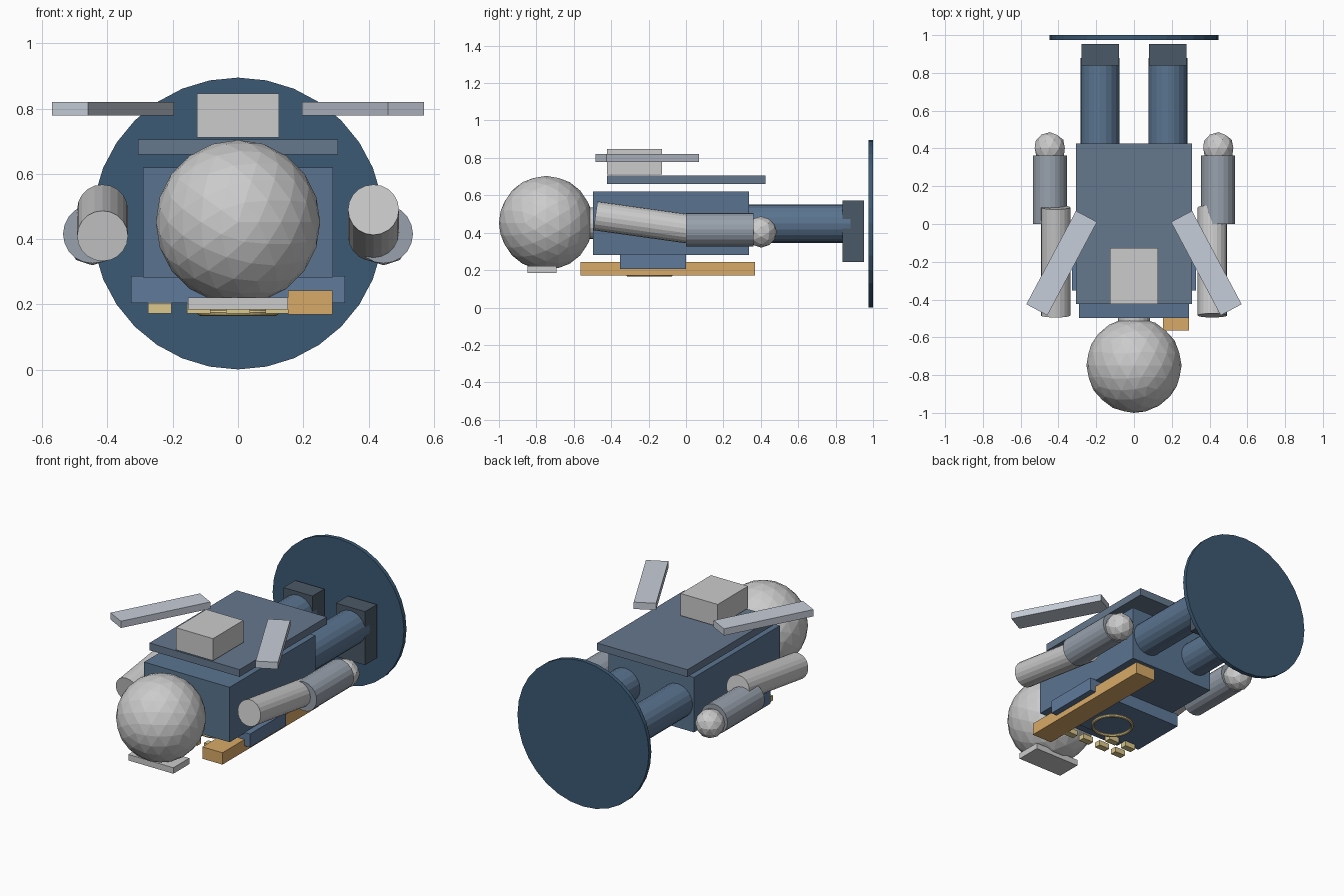
import bpy
from math import radians, sin, cos
from mathutils import Vector

if "Cube" in bpy.data.objects:
    bpy.data.objects.remove(bpy.data.objects["Cube"])

LIE_DOWN = (radians(90), 0, 0)   # turns local z towards -y


def linear(c):
    return c / 12.92 if c <= 0.04045 else ((c + 0.055) / 1.055) ** 2.4


def material(name, hex_code):
    m = bpy.data.materials.new(name)
    rgb = [linear(int(hex_code[i:i + 2], 16) / 255) for i in (0, 2, 4)]
    m.diffuse_color = (*rgb, 1)
    m.use_nodes = True
    m.node_tree.nodes["Principled BSDF"].inputs["Base Color"].default_value = m.diffuse_color
    return m


BLUE = material("cloth_blue", "5A7490")
SLATE = material("slate_blue", "66788D")
PAD = material("pad_blue", "607A9A")
NAVY = material("base_navy", "3C5A74")
DARK = material("shoe_dark", "4A5866")
STEEL = material("pale_steel", "C6CDD8")
SLEEVE = material("sleeve_grey", "98A1AC")
WOOD = material("wood_gold", "D8AA68")
GOLD = material("trim_gold", "DCC88C")


def finish(name, mat):
    ob = bpy.context.object
    ob.name = name
    if mat:
        ob.data.materials.append(mat)
    return ob


def box(name, x, y, z, mat=None):
    """Box from (min, max) ranges."""
    mid = [(a + b) / 2 for a, b in (x, y, z)]
    bpy.ops.mesh.primitive_cube_add(size=1, location=mid)
    bpy.context.object.scale = [b - a for a, b in (x, y, z)]
    return finish(name, mat)


def rod(name, p, q, r, mat=None, sides=20):
    """Cylinder between two points."""
    p, q = Vector(p), Vector(q)
    bpy.ops.mesh.primitive_cylinder_add(
        vertices=sides, radius=r, depth=(q - p).length, location=(p + q) / 2,
        rotation=(q - p).to_track_quat('Z', 'Y').to_euler())
    return finish(name, mat)


def ball(name, loc, r, sub, mat=None):
    bpy.ops.mesh.primitive_ico_sphere_add(subdivisions=sub, radius=r,
                                          location=loc, rotation=LIE_DOWN)
    return finish(name, mat)


# Base disc
rod("base_disc", (0, 0.975, 0.448), (0, 1.0, 0.448), 0.447, NAVY, 32)

# Head, chin plate and neck
ball("head", (0, -0.748, 0.452), 0.252, 3)
box("chin_plate", (-0.153, 0.153), (-0.847, -0.692), (0.185, 0.222))
rod("neck", (0, -0.55, 0.45), (0, -0.45, 0.45), 0.084)

# Torso, chest pad, back panel and pack
box("torso", (-0.291, 0.291), (-0.497, 0.338), (0.282, 0.62), BLUE)
box("chest_pad", (-0.328, 0.328), (-0.352, 0.0), (0.205, 0.287), PAD)
box("back_panel", (-0.307, 0.307), (-0.423, 0.425), (0.66, 0.705), SLATE)
box("back_pack", (-0.126, 0.126), (-0.423, -0.128), (0.711, 0.847))

for side, s in (("left", -1), ("right", 1)):
    # Splayed blades above the back
    blade = box(f"{side}_blade", (-0.063, 0.063), (-0.28, 0.28),
                (0.779, 0.821), STEEL)
    blade.location = (s * 0.383, -0.207, 0.80)
    blade.rotation_euler = (0, 0, s * radians(28))

    # Legs and shoes
    rod(f"{side}_leg", (s * 0.179, 0.32, 0.449), (s * 0.179, 0.88, 0.449),
        0.103, BLUE)
    box(f"{side}_shoe", (s * 0.179 - 0.099, s * 0.179 + 0.099),
        (0.838, 0.953), (0.243, 0.572), DARK)

    # Arms, the two upper arms tilting in opposite ways
    half = Vector((0, cos(radians(8)), -s * sin(radians(8)))) * 0.289
    mid = Vector((s * 0.415, -0.198, 0.45))
    rod(f"{side}_upper_arm", mid - half, mid + half, 0.078)
    rod(f"{side}_forearm", (s * 0.446, 0.0, 0.416), (s * 0.446, 0.362, 0.416),
        0.09, SLEEVE)
    ball(f"{side}_hand", (s * 0.446, 0.402, 0.404), 0.084, 2)

# Long beam, ring and small blocks on the chest
box("chest_beam", (0.153, 0.29), (-0.565, 0.368), (0.17, 0.243), WOOD)
bpy.ops.mesh.primitive_torus_add(major_segments=32, minor_segments=8,
                                 major_radius=0.115, minor_radius=0.01,
                                 location=(0, -0.195, 0.175))
finish("chest_ring", GOLD)
for y, columns in ((-0.43, (-0.24, -0.12, 0, 0.12)), (-0.34, (-0.24, -0.12))):
    for x in columns:
        box("chest_block", (x - 0.036, x + 0.036), (y - 0.02, y + 0.02),
            (0.173, 0.205), GOLD)
